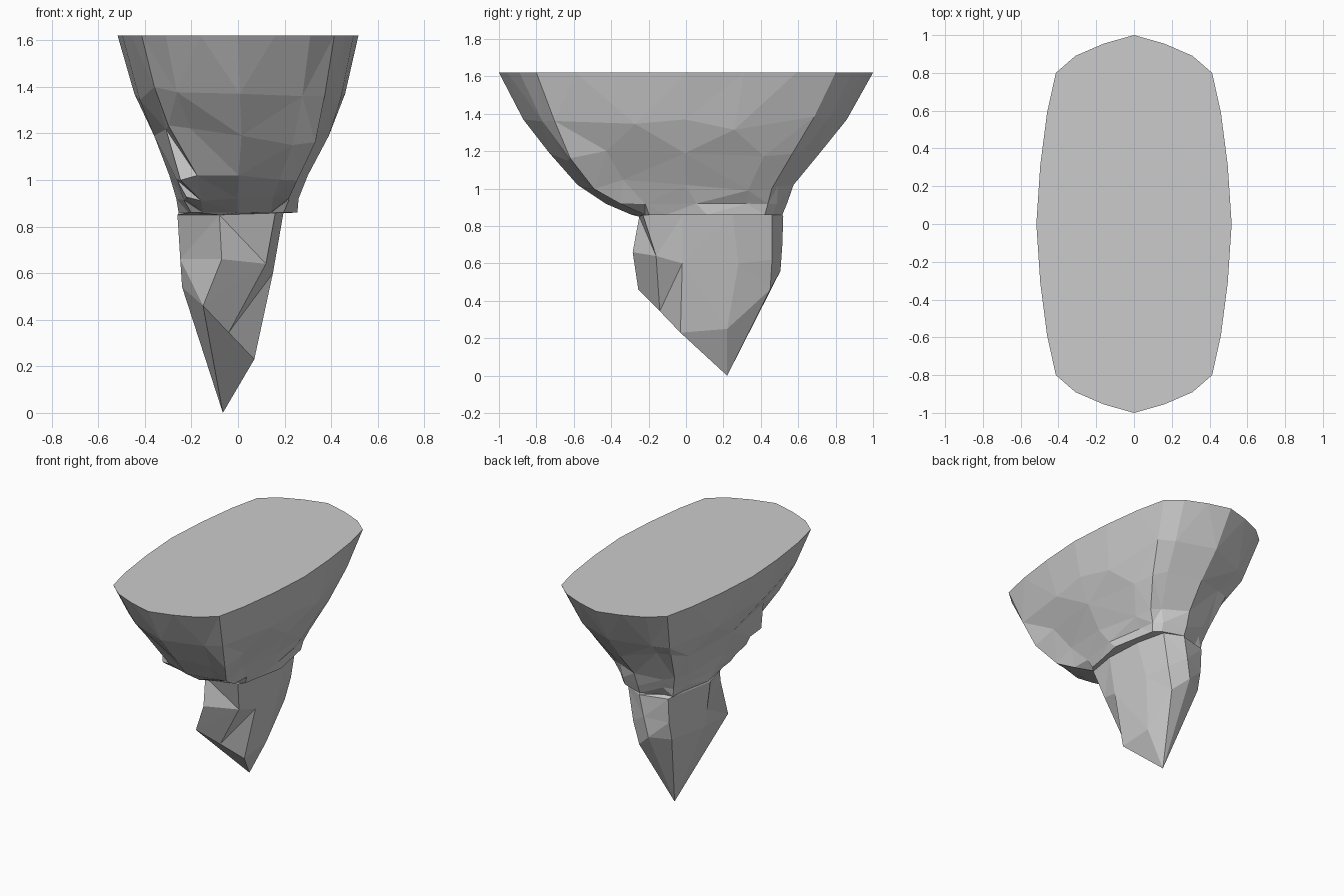
import bpy, bmesh, random

if "Cube" in bpy.data.objects:
    bpy.data.objects.remove(bpy.data.objects["Cube"])

random.seed(4)
bm = bmesh.new()

# Quarter outline of the flat top, front centre to right centre (unit scaled)
Q = [(0, 1), (.31, .955), (.60, .89), (.80, .80), (.89, .59), (.96, .31), (1, 0)]
OUTLINE = [(x, -y) for x, y in Q]
OUTLINE += [(x, y) for x, y in Q[-2::-1]]
OUTLINE += [(-x, y) for x, y in OUTLINE[-2:0:-1]]


def ring(z, x0, x1, y0, y1, picks, jitter, dz, bulge=0):
    """Scaled outline ring, keeping chosen points and roughening them."""
    verts = []
    for i in picks:
        u, v = OUTLINE[i]
        s, h = 1, 0
        if i % 6:
            s -= jitter * random.random()
            h = random.uniform(-dz, dz)
        if i in (3, 15, 21):        # blocky corners
            s += bulge
        x = (x0 + x1) / 2 + u * s * (x1 - x0) / 2
        y = (y0 + y1) / 2 + v * s * (y1 - y0) / 2
        verts.append(bm.verts.new((x, y, z + h)))
    return verts


def bridge(a, b):
    """Triangle strip between two rings, always taking the shorter diagonal."""
    i = j = 0
    n, m = len(a), len(b)
    while i < n or j < m:
        va, vb = a[i % n], b[j % m]
        na, nb = a[(i + 1) % n], b[(j + 1) % m]
        step_a = j >= m or (i < n and (na.co - vb.co).length < (nb.co - va.co).length)
        if step_a:
            bm.faces.new((va, na, vb))
            i += 1
        else:
            bm.faces.new((va, nb, vb))
            j += 1


# Upper rock: flat top tapering through uneven cliffs to a ledge
full = range(24)
cut = [0, 2, 3, 5, 6, 7, 9, 10, 12, 14, 15, 17, 18, 19, 21, 22]
low = [0, 2, 3, 4, 6, 8, 9, 10, 12, 14, 15, 16, 18, 20, 21, 22]
rings = [
    ring(1.62, -.517, .517, -1, 1, full, 0, 0),
    ring(1.37, -.445, .46, -.87, .86, cut, .02, .06, .02),
    ring(1.19, -.36, .39, -.73, .715, low, .03, .05, .06),
    ring(1.02, -.295, .30, -.58, .575, low, .05, .03, .08),
    ring(.92, -.265, .26, -.43, .54, low, .06, .01, .06),
    ring(.86, -.255, .255, -.29, .515, low, .08, 0, .04),
]
bm.faces.new(rings[0])

# Lower spike: stem under the ledge, then an off-centre point
STEM = [
    [(-.08, -.25, .85), (.16, -.23, .858), (.195, -.02, .858), (.18, .25, .858),
     (.13, .46, .858), (0, .52, .85), (-.19, .47, .85), (-.26, .10, .85)],
    [(-.07, -.285, .66), (.12, -.16, .64), (.15, -.02, .60), (.13, .28, .60),
     (.09, .46, .62), (-.03, .515, .70), (-.19, .46, .68), (-.248, .12, .66)],
    [(-.15, -.255, .46), (-.04, -.14, .345), (.07, -.03, .23), (.065, .22, .25),
     (.05, .45, .46), (-.06, .505, .56), (-.19, .43, .55), (-.24, .14, .54)],
]
rings += [[bm.verts.new(p) for p in pts] for pts in STEM]
for a, b in zip(rings, rings[1:]):
    bridge(a, b)
tip = bm.verts.new((-.065, .22, 0))
last = rings[-1]
for i in range(len(last)):
    bm.faces.new((last[i], last[(i + 1) % len(last)], tip))

bmesh.ops.recalc_face_normals(bm, faces=bm.faces)
mesh = bpy.data.meshes.new("floating_rock")
bm.to_mesh(mesh)
bm.free()
obj = bpy.data.objects.new("floating_rock", mesh)
bpy.context.collection.objects.link(obj)
